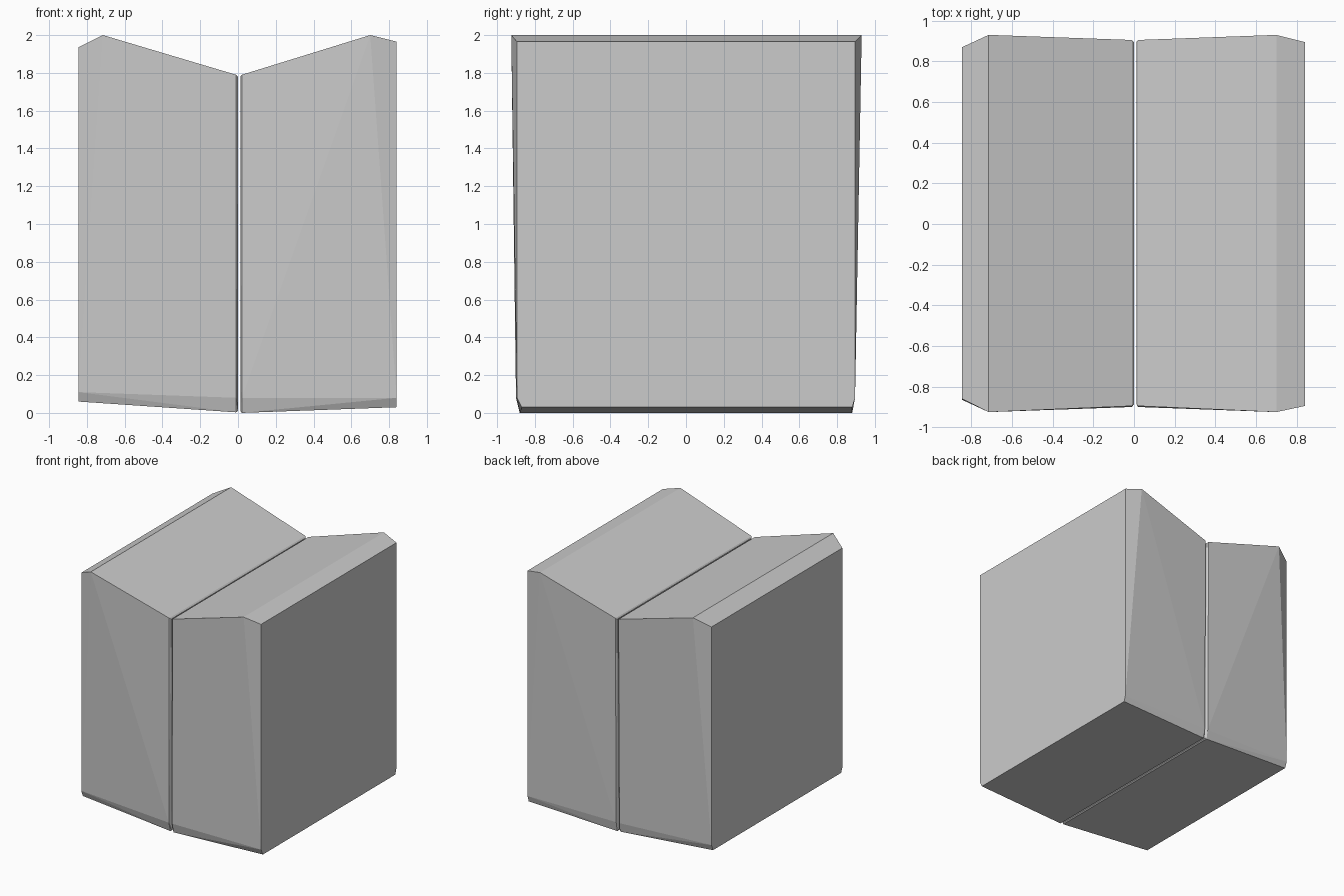
import bpy, bmesh


def hull_block(name, rows):
    """Convex faceted block; each row is (x, front y, back y, z)."""
    bm = bmesh.new()
    for x, front, back, z in rows:
        bm.verts.new((x, front, z))
        bm.verts.new((x, back, z))
    res = bmesh.ops.convex_hull(bm, input=bm.verts[:])
    loose = [v for v in bm.verts if not v.link_faces]
    bmesh.ops.delete(bm, geom=loose, context='VERTS')
    bmesh.ops.recalc_face_normals(bm, faces=bm.faces[:])
    mesh = bpy.data.meshes.new(name)
    bm.to_mesh(mesh)
    bm.free()
    obj = bpy.data.objects.new(name, mesh)
    bpy.context.collection.objects.link(obj)
    return obj


# Left half: outer wall, ridge, then bevelled inner edge beside the gap
hull_block("left_block", [
    (-0.845, -0.86, 0.87, 1.935),
    (-0.845, -0.865, 0.87, 0.11),
    (-0.845, -0.845, 0.85, 0.06),
    (-0.715, -0.925, 0.93, 2.0),
    (-0.01, -0.895, 0.905, 1.79),
    (-0.01, -0.90, 0.895, 0.08),
    (-0.01, -0.88, 0.88, 0.003),
    (0.0, -0.885, 0.895, 1.78),
    (0.0, -0.875, 0.875, 0.01),
])

# Right half: slightly wider slope and a lower outer chamfer
hull_block("right_block", [
    (0.84, -0.895, 0.895, 1.965),
    (0.84, -0.895, 0.895, 0.08),
    (0.84, -0.87, 0.88, 0.03),
    (0.70, -0.925, 0.93, 2.0),
    (0.02, -0.895, 0.905, 1.79),
    (0.02, -0.90, 0.895, 0.08),
    (0.02, -0.88, 0.88, 0.0),
    (0.012, -0.885, 0.895, 1.78),
    (0.012, -0.875, 0.875, 0.01),
])
